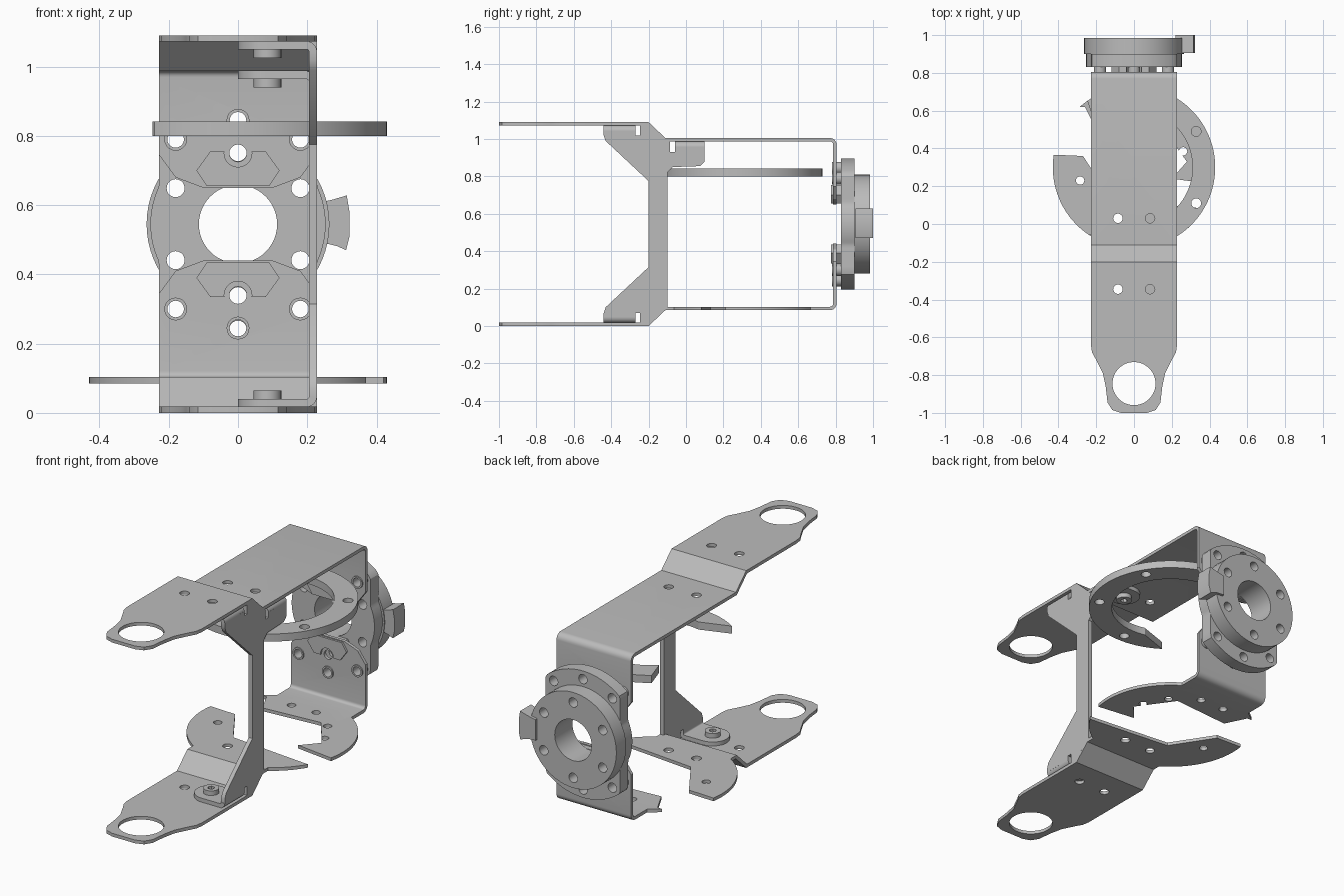
import bpy, bmesh
from math import sin, cos, radians, pi
from mathutils import Vector

if "Cube" in bpy.data.objects:
    bpy.data.objects.remove(bpy.data.objects["Cube"], do_unlink=True)

metal = bpy.data.materials.new("grey metal")
metal.use_nodes = True
GREY = (0.5, 0.5, 0.5, 1)
metal.diffuse_color = GREY
metal.node_tree.nodes["Principled BSDF"].inputs["Base Color"].default_value = GREY

H = 1.09      # overall height
HALF = 0.228  # half width of the bracket strip
AXIS = H / 2  # height of the hub axis

# Maps a 2D outline point and a depth to space, by extrusion axis
PLACE = {"x": lambda a, b, d: (d, a, b),
         "y": lambda a, b, d: (a, d, b),
         "z": lambda a, b, d: (a, b, d)}


def prism(name, outline, axis, lo, hi):
    """Extrude a 2D outline along an axis."""
    bm = bmesh.new()
    verts = [bm.verts.new(PLACE[axis](a, b, lo)) for a, b in outline]
    face = bm.faces.new(verts)
    ext = bmesh.ops.extrude_face_region(bm, geom=[face])
    shift = Vector(PLACE[axis](0, 0, hi - lo))
    bmesh.ops.translate(bm, vec=shift,
                        verts=[g for g in ext["geom"] if isinstance(g, bmesh.types.BMVert)])
    bmesh.ops.recalc_face_normals(bm, faces=bm.faces)
    mesh = bpy.data.meshes.new(name)
    bm.to_mesh(mesh)
    bm.free()
    mesh.materials.append(metal)
    obj = bpy.data.objects.new(name, mesh)
    bpy.context.collection.objects.link(obj)
    return obj


def arc(cx, cy, r, start, end, n=24):
    angles = [radians(start + (end - start) * i / n) for i in range(n + 1)]
    return [(cx + r * cos(t), cy + r * sin(t)) for t in angles]


def circle(cx, cy, r, n=32):
    return arc(cx, cy, r, 0, 360, n)[:-1]


def cut(obj, cutters, operation="DIFFERENCE"):
    """Apply booleans and throw the cutters away."""
    for c in cutters:
        c.hide_render = True
        mod = obj.modifiers.new("cut", "BOOLEAN")
        mod.operation, mod.object, mod.solver = operation, c, "EXACT"
    deps = bpy.context.evaluated_depsgraph_get()
    mesh = bpy.data.meshes.new_from_object(obj.evaluated_get(deps))
    obj.modifiers.clear()
    obj.data = mesh
    for c in cutters:
        bpy.data.objects.remove(c, do_unlink=True)


def holes(points, r, axis, lo, hi, n=20):
    return [prism("hole", circle(a, b, r, n), axis, lo, hi) for a, b in points]


def thicken(path, t):
    """Closed outline of a bent sheet whose second skin lies t to the right."""
    pts = [Vector(p) for p in path]
    inner = []
    for i, p in enumerate(pts):
        d1 = (p - pts[i - 1]).normalized() if i else (pts[1] - p).normalized()
        d2 = (pts[i + 1] - p).normalized() if i < len(pts) - 1 else d1
        n1, n2 = Vector((d1.y, -d1.x)), Vector((d2.y, -d2.x))
        inner.append(p + (n1 + n2) * t / (1 + n1.dot(n2)))
    return [tuple(p) for p in pts + inner[::-1]]


def flip(points):
    return [(a, H - b) for a, b in points]


def mirror_x(points):
    return points + [(-x, y) for x, y in reversed(points)]


# Bent sheet brackets, with rounded tongues and wall tabs
profile = thicken([(-1.1, H), (-0.2, H), (-0.11, 1.005)]
                  + arc(0.77, 0.97, 0.035, 90, 0, 6) + [(0.805, 0.56)], 0.018)
tongue = [(0.07, -1), (0.115, -0.985), (0.14, -0.945), (0.15, -0.86),
          (0.165, -0.79), (0.2, -0.72), (0.222, -0.68), (HALF, -0.64)]
disc_side = arc(0, 0.3, 0.43, -58, 58)
tab_edge = [(-0.6, 0.345), (-HALF, 0.345), (-0.18, 0.41), (-0.1, 0.44),
            (0.1, 0.44), (0.18, 0.41), (HALF, 0.345), (0.6, 0.345), (0.6, 0.6), (-0.6, 0.6)]
screw_spots = [(s * 0.085, y) for s in (-1, 1) for y in (0.03, -0.345)]
tab_holes = [(-0.18, 0.3), (0.18, 0.3), (0, 0.245), (0, 0.34)]
torn_opening = [(0.5, 0.2), (0.2, 0.24), (0.28, 0.33), (0.14, 0.525), (-0.2, 0.5),
                (-0.26, 0.62), (-0.5, 0.62), (-0.5, 0.37), (-0.27, 0.36),
                (-0.12, 0.13), (0.18, 0.1), (0.5, 0.07)]
plate_holes = [(-0.285, 0.23), (-0.1, 0.61), (0.05, 0.61), (0.19, 0.51), (0.26, 0.385)]

for name, side, turn in (("upper_bracket", [], lambda p: p),
                         ("lower_bracket", disc_side, flip)):
    bracket = prism(name, turn(profile), "x", -0.6, 0.6)
    outline = mirror_x(tongue + side + [(HALF, 0.9)])
    cut(bracket, [prism("outline", outline, "z", -0.1, 1.2)], "INTERSECT")
    edge = tab_edge if turn is flip else flip(tab_edge)
    spots = tab_holes if turn is flip else flip(tab_holes)
    lo, hi = (-0.1, 0.2) if turn is flip else (0.9, 1.2)
    cutters = [prism("tab_cut", edge, "y", 0.7, 0.9),
               prism("eye", circle(0, -0.845, 0.114, 48), "z", lo, hi)]
    cutters += holes(screw_spots, 0.025, "z", lo, hi)
    cutters += holes(spots, 0.025, "y", 0.7, 0.9)
    if turn is flip:
        cutters.append(prism("opening", torn_opening, "z", lo, hi))
        cutters += holes(plate_holes, 0.022, "z", lo, hi)
    cut(bracket, cutters)

# Spacers between the wall tabs and the hub
for name, turn in (("lower_spacer", lambda p: p), ("upper_spacer", flip)):
    shape = [(-0.12, 0.39), (-0.08, 0.335), (0.08, 0.335), (0.12, 0.39), (0.09, 0.435), (-0.09, 0.435)]
    spacer = prism(name, turn(shape), "y", 0.776, 0.835)
    cut(spacer, holes(turn([(0, 0.34)]), 0.04, "y", 0.7, 0.9))
    for x, z in turn([(-0.18, 0.3), (0.18, 0.3), (0, 0.245)]):
        bush = prism("bushing", circle(x, z, 0.033, 20), "y", 0.78, 0.835)
        cut(bush, holes([(x, z)], 0.024, "y", 0.7, 0.9))

# Hub: long flange plate and round disc, drilled
inner_bolts = [(0.208 * sin(k * pi / 3), AXIS + 0.208 * cos(k * pi / 3)) for k in range(6)]
outer_bolts = [(0.305 * sin(radians(a)), AXIS + 0.305 * cos(radians(a)))
               for a in (-36, 0, 36, 144, 180, 216)]
flange = []
for k in range(120):
    t = radians(k * 3 + 0.5)
    r = max(0.253, min(0.35, HALF / abs(cos(t))))
    flange.append((r * cos(t), AXIS + r * sin(t)))
hub_flange = prism("hub_flange", flange, "y", 0.83, 0.9)
hub_disc = prism("hub_disc", circle(0, AXIS, 0.264, 64), "y", 0.9, 0.985)
for part in (hub_flange, hub_disc):
    cut(part, [prism("bore", circle(0, AXIS, 0.113, 48), "y", 0.7, 1.1)]
        + holes(inner_bolts + outer_bolts, 0.026, "y", 0.7, 1.1))

# Side knob on the hub
knob = [(0.22, 0.49), (0.26, 0.488), (0.285, 0.482), (0.312, 0.47), (0.322, 0.51),
        (0.322, 0.58), (0.314, 0.628), (0.27, 0.615), (0.22, 0.605)]
prism("side_knob", knob, "y", 0.905, 1.0)

# Open horizontal ring
ring = prism("open_ring", arc(0, 0.3, 0.43, -124, 125, 64) + arc(0, 0.3, 0.31, 132, -104, 64),
             "z", 0.8, 0.842)
cut(ring, holes([(0.38 * cos(radians(a)), 0.3 + 0.38 * sin(radians(a)))
                 for a in (-90, -30, 30, 90)], 0.026, "z", 0.7, 0.9))

# Side strut with gusset wings
strut_top = [(-0.2, 0.775), (-0.43, 0.99), (-0.44, 1.02), (-0.44, 1.045), (-0.27, 1.045),
             (-0.27, 1.02), (-0.245, 1.02), (-0.245, 1.072), (-0.2, 1.072), (-0.115, 0.99),
             (-0.085, 0.985), (-0.085, 0.93), (-0.06, 0.93), (-0.06, 0.96), (0.1, 0.96),
             (0.1, 0.88), (0.075, 0.855), (-0.07, 0.85), (-0.1, 0.82)]
strut_bottom = [(-0.1, 0.1)] + flip(strut_top[:10])[::-1]
prism("side_strut", strut_top + strut_bottom, "x", 0.205, HALF)

# Strut flanges with socket screws
for name, y, z, r, turn in (("upper_front_flange", -0.355, 1.073, 0.086, lambda p: p),
                            ("lower_front_flange", -0.355, 1.073, 0.086, flip),
                            ("upper_rear_flange", 0.02, 0.987, 0.08, lambda p: p)):
    bend = [(-0.1, z)] + arc(HALF - 0.03, z - 0.03, 0.03, 90, 0, 6)
    tab = prism(name, turn(thicken(bend, 0.023)), "y", y - 0.2, y + 0.2)
    cut(tab, [prism("outline", arc(r, y, r, 90, 270) + [(0.3, y - r), (0.3, y + r)],
                    "z", -0.1, 1.2)], "INTERSECT")
    lo, hi = sorted(p[1] for p in turn([(0, z - 0.048), (0, z - 0.022)]))
    screw = prism(name + "_screw", circle(0.085, y, 0.04, 28), "z", lo, hi)
    cut(screw, holes([(0.085, y)], 0.018, "z", lo - 0.1, hi + 0.1, 6))

# Smooth shading with sharp edges
for obj in bpy.context.collection.objects:
    if obj.type == "MESH" and metal.name in obj.data.materials:
        obj.data.polygons.foreach_set("use_smooth", [True] * len(obj.data.polygons))
        obj.data.set_sharp_from_angle(angle=radians(30))
